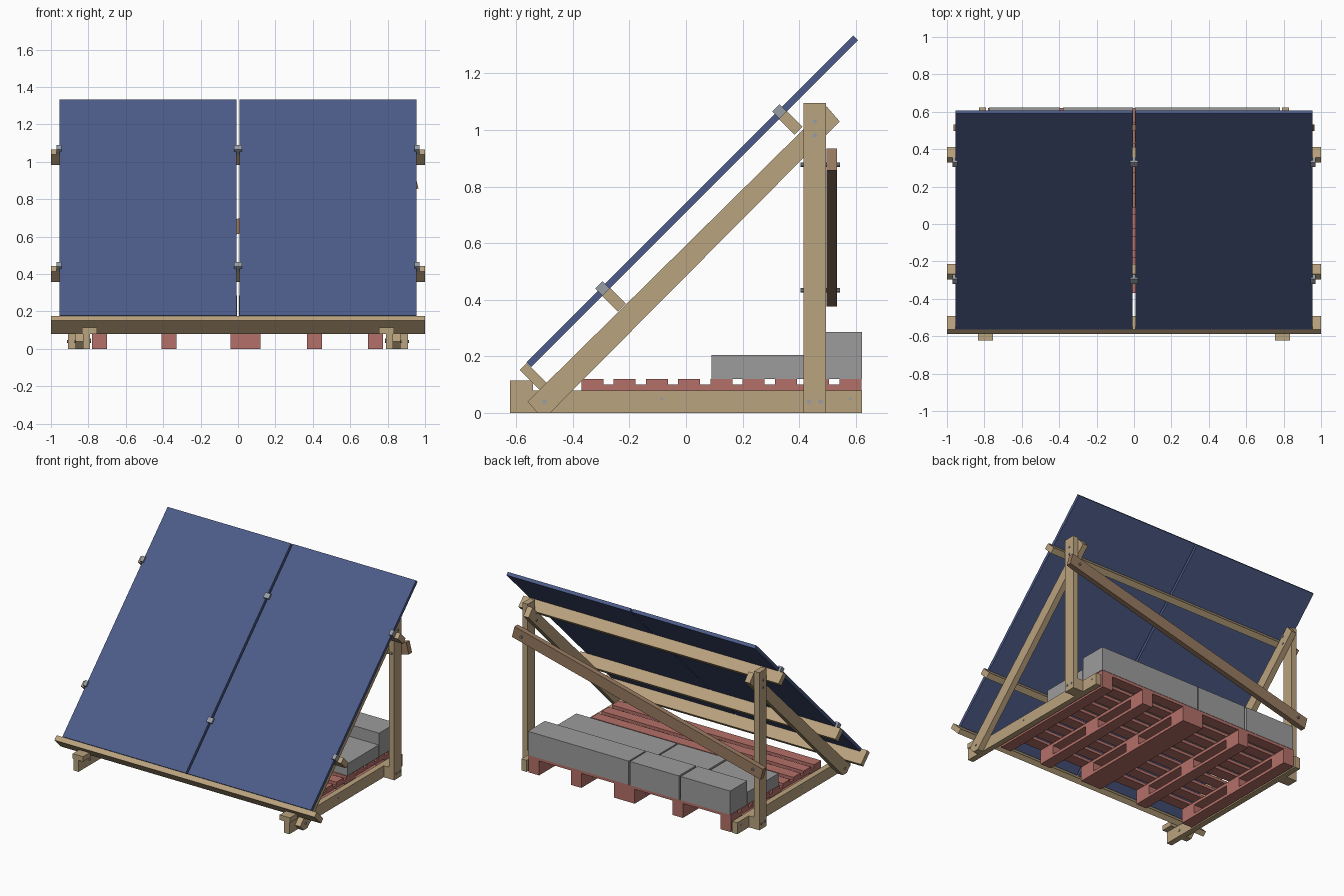
import bpy, bmesh
from math import radians
from mathutils import Matrix, Vector

cube = bpy.data.objects.get("Cube")
if cube:
    bpy.data.objects.remove(cube, do_unlink=True)


def material(name, rgb):
    lin = [((c / 255 + 0.055) / 1.055) ** 2.4 for c in rgb] + [1]
    m = bpy.data.materials.new(name)
    m.use_nodes = True
    m.diffuse_color = lin
    m.node_tree.nodes["Principled BSDF"].inputs["Base Color"].default_value = lin
    return m


TIMBER = material("pale timber", (186, 163, 126))
BROWN = material("brown timber", (152, 122, 96))
RED = material("red pallet wood", (180, 112, 104))
GREY = material("concrete grey", (156, 156, 156))
BLUE = material("panel blue", (76, 91, 136))
METAL = material("bolt metal", (150, 157, 165))


def finish(name, bm, mat):
    bmesh.ops.recalc_face_normals(bm, faces=bm.faces)
    me = bpy.data.meshes.new(name)
    bm.to_mesh(me)
    bm.free()
    me.materials.append(mat)
    ob = bpy.data.objects.new(name, me)
    bpy.context.collection.objects.link(ob)
    return ob


def box(name, mat, centre, size, angle=0, axis='X'):
    bm = bmesh.new()
    bmesh.ops.create_cube(bm, size=1)
    m = (Matrix.Translation(centre) @ Matrix.Rotation(radians(angle), 4, axis)
         @ Matrix.Diagonal((*size, 1)))
    bm.transform(m)
    return finish(name, bm, mat)


def span(name, mat, xs, ys, zs):
    pairs = (xs, ys, zs)
    return box(name, mat, [(a + b) / 2 for a, b in pairs], [abs(b - a) for a, b in pairs])


def bolt(name, centre, length, axis, radius=0.008):
    bm = bmesh.new()
    bmesh.ops.create_cone(bm, cap_ends=True, segments=10, radius1=radius,
                          radius2=radius, depth=length)
    turn = Matrix.Rotation(radians(90), 4, 'Y' if axis == 'X' else 'X')
    bm.transform(Matrix.Translation(centre) @ turn)
    return finish(name, bm, METAL)


def extrude_profile(name, mat, points, x0, x1):
    bm = bmesh.new()
    face = bm.faces.new([bm.verts.new((x0, y, z)) for y, z in points])
    new = bmesh.ops.extrude_face_region(bm, geom=[face])["geom"]
    verts = [v for v in new if isinstance(v, bmesh.types.BMVert)]
    bmesh.ops.translate(bm, verts=verts, vec=Vector((x1 - x0, 0, 0)))
    return finish(name, bm, mat)


# Side frames
RAFTER = [(-0.56, 0.04), (-0.525, 0), (-0.48, 0), (0.543, 1.03), (0.497, 1.083)]
for s, side in ((1, "left"), (-1, "right")):
    span(f"{side}_base_rail", TIMBER, (s * 0.79, s * 0.83), (-0.622, 0.622), (0, 0.08))
    span(f"{side}_front_ledge", TIMBER, (s * 0.755, s * 0.835), (-0.622, -0.54), (0.08, 0.115))
    extrude_profile(f"{side}_rafter", TIMBER, RAFTER, s * 0.83, s * 0.87)
    span(f"{side}_post", TIMBER, (s * 0.87, s * 0.91), (0.415, 0.495), (0, 1.095))
    span(f"{side}_post_spacer", TIMBER, (s * 0.83, s * 0.87), (0.415, 0.495), (0, 0.08))
    for y, z in ((0.455, 1.03), (0.455, 0.98), (0.435, 0.04), (0.475, 0.04)):
        bolt(f"{side}_post_bolt", (s * 0.87, y, z), 0.09, 'X')
    bolt(f"{side}_foot_bolt", (s * 0.83, -0.5, 0.04), 0.09, 'X')
    for y in (-0.085, 0.58):
        bolt(f"{side}_rail_screw", (s * 0.81, y, 0.05), 0.046, 'X', 0.005)
    bolt(f"{side}_brace_bolt", (s * 0.89, 0.475, 0.655 + s * 0.222), 0.14, 'Y')

# Diagonal brace across the back
box("back_brace", BROWN, (0, 0.515, 0.655), (1.97, 0.036, 0.08), -14.16, 'Y')

# Cross beams that carry the panels, and the bottom stop plank
for name, y, z in (("lower_beam", -0.255, 0.4), ("upper_beam", 0.37, 1.025)):
    box(name, TIMBER, (0, y, z), (2, 0.04, 0.078), 45)
    for x, w in ((-0.957, 0.026), (0, 0.042), (0.957, 0.026)):
        box(name + "_clamp", METAL, (x, y - 0.037, z + 0.037), (w, 0.036, 0.045), 45)
box("bottom_stop_plank", TIMBER, (0, -0.54, 0.128), (2, 0.035, 0.1), 45)

# Solar panels
for s, side in ((1, "left"), (-1, "right")):
    box(f"{side}_solar_panel", BLUE, (s * 0.481, 0.022, 0.748), (0.948, 1.633, 0.023), 45)

# Two pallets
for side, edges in (("right", (-0.78, -0.41, -0.04)), ("left", (0.04, 0.37, 0.695))):
    x0, x1 = edges[0], edges[-1] + 0.08
    for x in edges:
        span(f"{side}_pallet_runner", RED, (x, x + 0.08), (-0.37, 0.62), (0, 0.02))
        span(f"{side}_pallet_bearer", RED, (x, x + 0.08), (-0.37, 0.62), (0.08, 0.1))
        for y in (-0.37, 0.065, 0.5):
            span(f"{side}_pallet_block", RED, (x, x + 0.08), (y, y + 0.12), (0.02, 0.08))
    for i in range(9):
        y = -0.37 + i * 0.114
        span(f"{side}_pallet_board", RED, (x0, x1), (y, y + 0.078), (0.1, 0.12))

# Concrete ballast
for a, b in ((0.005, 0.78), (-0.38, -0.005), (-0.775, -0.395)):
    span("rear_ballast_block", GREY, (a, b), (0.435, 0.622), (0.12, 0.285))
    span("front_ballast_slab", GREY, (a, b), (0.09, 0.43), (0.12, 0.205))
